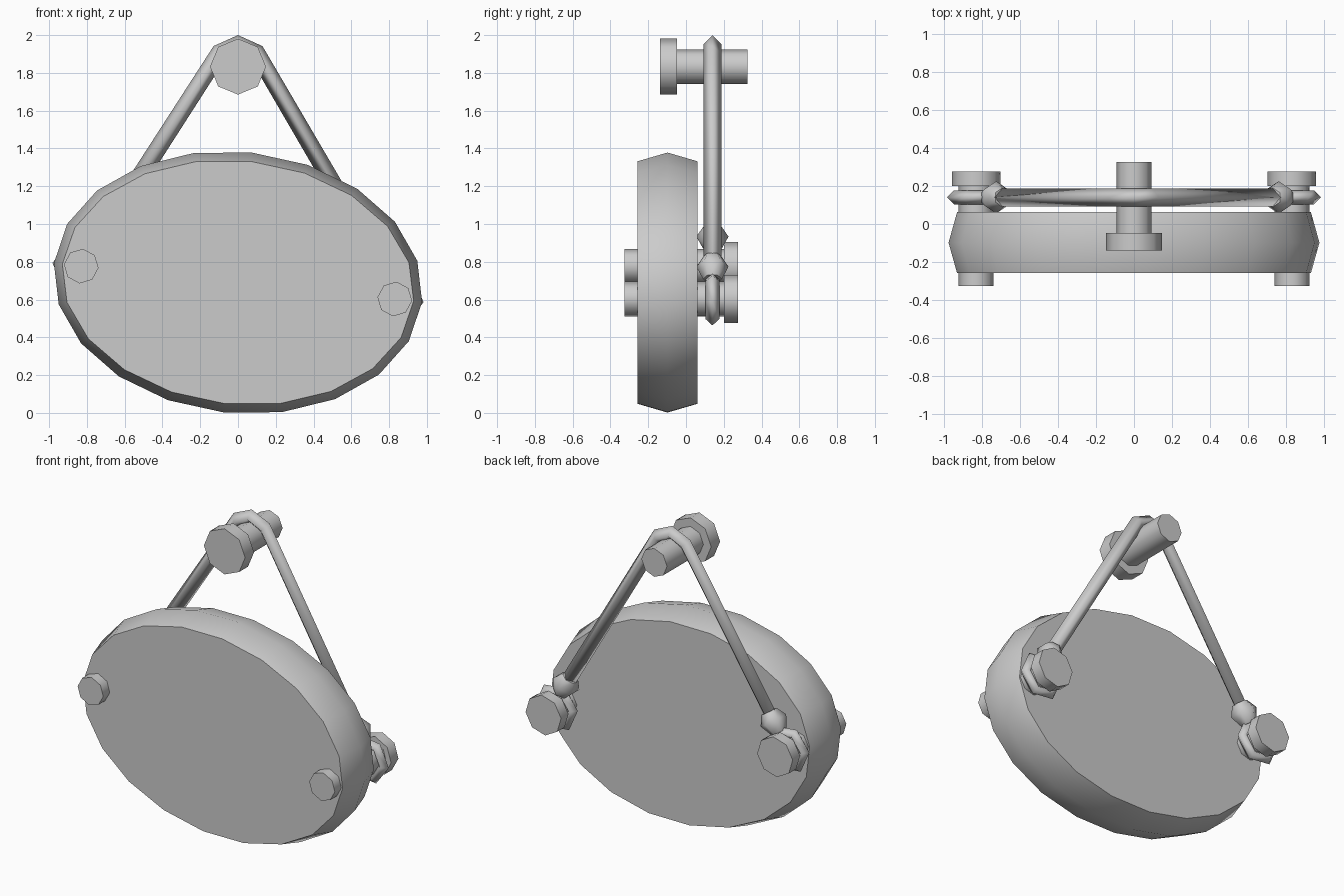
import bpy, bmesh, math
from mathutils import Matrix, Vector

if "Cube" in bpy.data.objects:
    bpy.data.objects.remove(bpy.data.objects["Cube"])

FACE_Y = Matrix.Rotation(-math.pi / 2, 4, 'X')        # local z becomes +y
TILT = Matrix.Rotation(math.radians(6), 4, 'Y') @ FACE_Y
ROPE_Y = 0.14


def finish(bm, name, angle):
    bmesh.ops.recalc_face_normals(bm, faces=bm.faces)
    me = bpy.data.meshes.new(name)
    bm.to_mesh(me)
    bm.free()
    ob = bpy.data.objects.new(name, me)
    bpy.context.collection.objects.link(ob)
    bpy.ops.object.select_all(action='DESELECT')
    ob.select_set(True)
    bpy.context.view_layer.objects.active = ob
    bpy.ops.object.shade_smooth_by_angle(angle=math.radians(angle))
    return ob


def skin(name, rings, matrix, angle, closed=False):
    """Bridge equal-length vertex rings; cap the ends unless closed."""
    bm = bmesh.new()
    vs = [[bm.verts.new(matrix @ Vector(p)) for p in r] for r in rings]
    n = len(vs[0])
    pairs = list(zip(vs, vs[1:])) + ([(vs[-1], vs[0])] if closed else [])
    for a, b in pairs:
        for i in range(n):
            j = (i + 1) % n
            bm.faces.new((a[i], a[j], b[j], b[i]))
    if not closed:
        bm.faces.new(vs[0])
        bm.faces.new(vs[-1])
    return finish(bm, name, angle)


def lathe(name, n, profile, loc, rot, angle=60):
    """profile: (distance along axis, x radius, y radius)"""
    rings = [[(rx * math.cos(math.tau * i / n), ry * math.sin(math.tau * i / n), h)
              for i in range(n)] for h, rx, ry in profile]
    return skin(name, rings, Matrix.Translation(loc) @ rot, angle)


# tilted oval board
lathe("board", 20, [(-0.258, 0.935, 0.645), (-0.098, 0.98, 0.692), (0.062, 0.935, 0.645)],
      (0, 0, 0.69), TILT)

# wall peg with a wide head
lathe("wall_peg", 8, [(-0.138, 0.148, 0.148), (-0.047, 0.148, 0.148),
                      (-0.047, 0.092, 0.092), (0.325, 0.092, 0.092)],
      (0, 0, 1.833), FACE_Y)

# bolts through the board, rope loops around them, knots above
for side, s, knot in (("left", -1, (-0.73, 0.925)), ("right", 1, (0.765, 0.765))):
    x, z = 0.83 * s, 0.69 - 0.087 * s
    lathe(side + "_bolt", 8, [(-0.325, 0.092, 0.092), (0.2, 0.092, 0.092),
                              (0.2, 0.128, 0.128), (0.275, 0.128, 0.128)],
          (x, 0, z), TILT)
    loop = []
    for i in range(6):
        a = math.tau * i / 6
        loop.append([((0.116 + dr) * math.cos(a), (0.116 + dr) * math.sin(a), h)
                     for dr, h in ((0.037, 0), (0, 0.037), (-0.037, 0), (0, -0.037))])
    skin(side + "_rope_loop", loop, Matrix.Translation((x, ROPE_Y, z)) @ TILT, 180, True)
    axis = Vector((knot[0] - 0.098 * s, 0, knot[1] - 1.907))
    rot = axis.to_track_quat('Z', 'Y').to_matrix().to_4x4()
    lathe(side + "_knot", 6, [(-0.07, 0.05, 0.05), (-0.01, 0.085, 0.085), (0.065, 0.05, 0.05)],
          (knot[0], ROPE_Y, knot[1]), rot)

# four-sided rope draped over the wall peg
R = 0.047
path = [Vector(p) for p in ((-0.73, 0.925), (-0.098, 1.907), (0, 1.953),
                            (0.098, 1.907), (0.765, 0.765))]
rings = []
for i, p in enumerate(path):
    d0 = (p - path[max(i - 1, 0)]).normalized()
    d1 = (path[min(i + 1, len(path) - 1)] - p).normalized()
    t = (d0 + d1).normalized()
    m = Vector((-t.y, t.x)) * R
    rings.append([(p.x + m.x, ROPE_Y, p.y + m.y), (p.x, ROPE_Y + R, p.y),
                  (p.x - m.x, ROPE_Y, p.y - m.y), (p.x, ROPE_Y - R, p.y)])
skin("rope", rings, Matrix(), 180)
